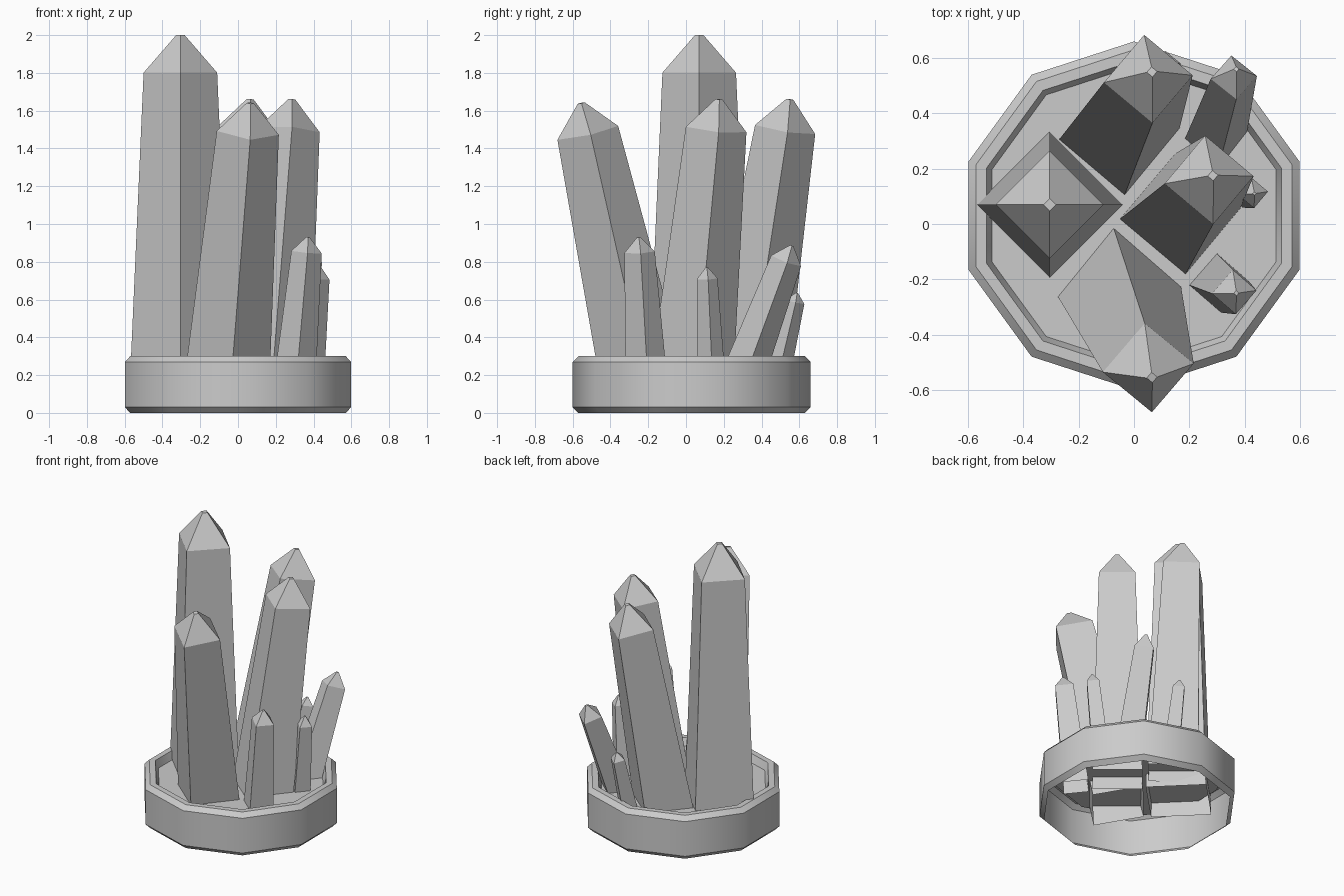
import bpy, bmesh
from math import cos, sin, radians, tau
from mathutils import Vector, Matrix

if "Cube" in bpy.data.objects:
    bpy.data.objects.remove(bpy.data.objects["Cube"])


def make_object(name, bm):
    bmesh.ops.recalc_face_normals(bm, faces=bm.faces)
    mesh = bpy.data.meshes.new(name)
    bm.to_mesh(mesh)
    bm.free()
    obj = bpy.data.objects.new(name, mesh)
    bpy.context.collection.objects.link(obj)
    return obj


def loft(bm, rings):
    for a, b in zip(rings, rings[1:]):
        n = len(a)
        for i in range(n):
            bm.faces.new((a[i], a[(i + 1) % n], b[(i + 1) % n], b[i]))


# Ten-sided base: bevelled shell, open underneath, with a sunken floor
def base():
    bm = bmesh.new()
    profile = [(0.60, 0.0), (0.63, 0.03), (0.63, 0.27), (0.60, 0.30),
               (0.56, 0.30), (0.54, 0.25)]
    rings = []
    for r, z in profile:
        rings.append([bm.verts.new((r * cos(tau * (i / 10 + 0.25)),
                                    0.03 + r * sin(tau * (i / 10 + 0.25)), z))
                      for i in range(10)])
    loft(bm, rings)
    bm.faces.new(rings[-1])
    obj = make_object("base", bm)
    bpy.context.view_layer.objects.active = obj
    obj.select_set(True)
    bpy.ops.object.shade_smooth_by_angle(angle=radians(40))
    obj.select_set(False)


# Four-sided tapering crystal with a blunt pyramid tip, leaning from root to tip
def crystal(name, root, tip, radius, twist, shoulder=0.885):
    bm = bmesh.new()
    root, tip = Vector(root), Vector(tip)
    axis = tip - root
    length = axis.length
    lean = Vector((0, 0, 1)).rotation_difference(axis).to_matrix()
    rot = lean @ Matrix.Rotation(radians(twist), 3, 'Z')
    sections = [(-0.12, radius * 1.01), (shoulder * length, radius * 0.735),
                (length, radius * 0.085)]
    rings = []
    for h, r in sections:
        rings.append([bm.verts.new(root + rot @ Vector((r * cos(tau * i / 4),
                                                        r * sin(tau * i / 4), h)))
                      for i in range(4)])
    loft(bm, rings)
    bm.faces.new(rings[-1])
    make_object(name, bm)


base()

# Large crystals
crystal("tall_crystal", (-0.305, 0.07, 0.27), (-0.305, 0.07, 2.0), 0.265, 0)
crystal("back_crystal", (-0.05, 0.33, 0.27), (0.065, 0.55, 1.66), 0.22, 5)
crystal("right_crystal", (0.17, 0.04, 0.27), (0.285, 0.175, 1.66), 0.22, 5)
crystal("front_crystal", (-0.05, -0.25, 0.27), (0.065, -0.555, 1.64), 0.225, 5)

# Small crystals
crystal("small_front_crystal", (0.31, -0.215, 0.27), (0.37, -0.25, 0.93), 0.11, 4, 0.88)
crystal("small_right_crystal", (0.39, 0.13, 0.27), (0.435, 0.11, 0.77), 0.075, 5, 0.88)
crystal("small_back_crystal", (0.30, 0.33, 0.27), (0.37, 0.56, 0.885), 0.115, 5, 0.87)
crystal("tiny_back_crystal", (0.10, 0.50, 0.27), (0.12, 0.588, 0.635), 0.07, 5, 0.87)
